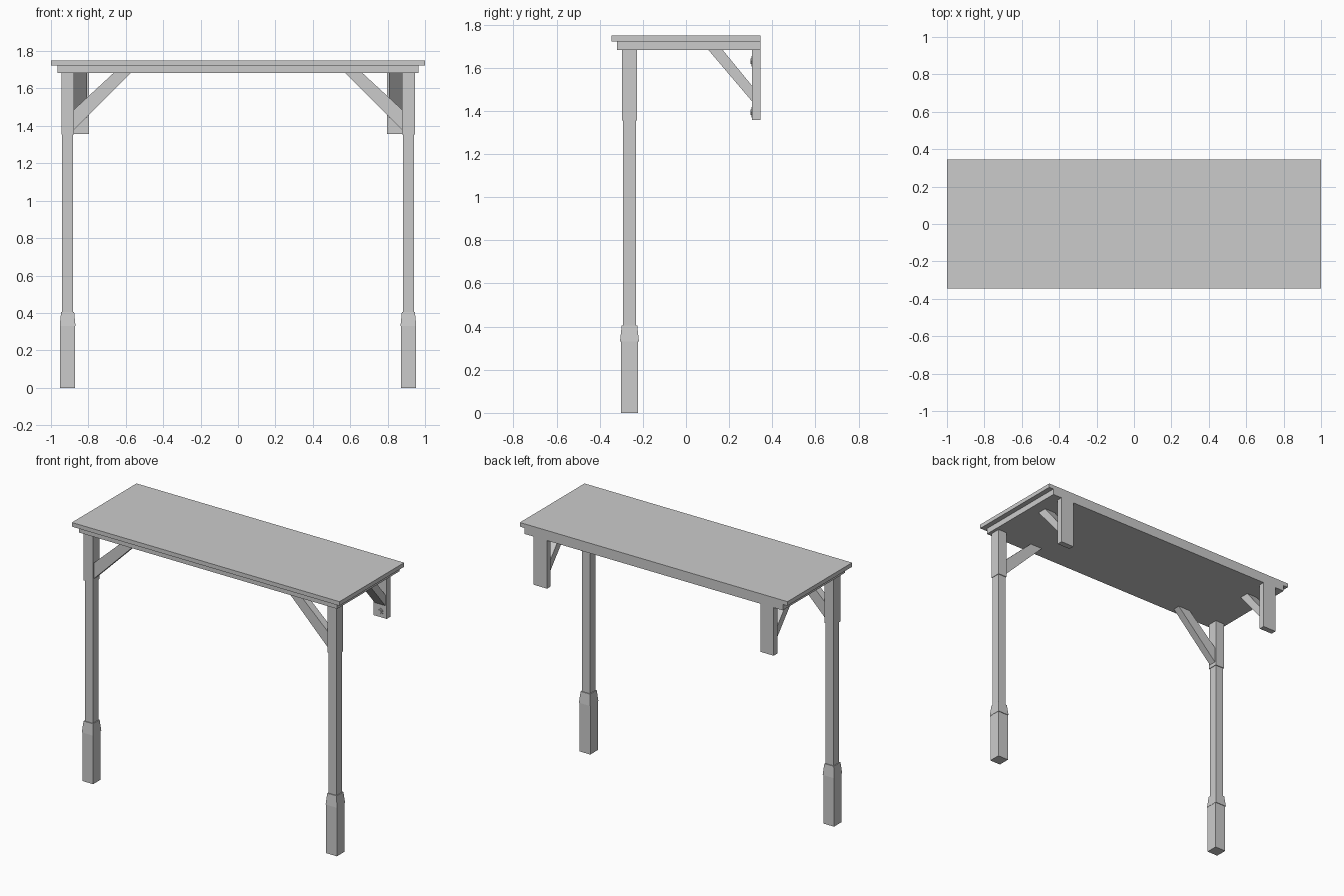
import bpy, bmesh, math

cube = bpy.data.objects.get("Cube")
if cube:
    bpy.data.objects.remove(cube, do_unlink=True)

# Single plain grey
grey = bpy.data.materials.new("plain grey")
grey.use_nodes = True
color = (0.6, 0.6, 0.6, 1)
grey.diffuse_color = color
grey.node_tree.nodes["Principled BSDF"].inputs["Base Color"].default_value = color


def finish(name, bm):
    bmesh.ops.recalc_face_normals(bm, faces=bm.faces)
    mesh = bpy.data.meshes.new(name)
    bm.to_mesh(mesh)
    bm.free()
    mesh.materials.append(grey)
    obj = bpy.data.objects.new(name, mesh)
    bpy.context.collection.objects.link(obj)
    return obj


def prism(name, low, high):
    """Join two matching outlines into a closed solid."""
    bm = bmesh.new()
    a = [bm.verts.new(p) for p in low]
    b = [bm.verts.new(p) for p in high]
    bm.faces.new(a)
    bm.faces.new(b)
    for i in range(len(a)):
        j = (i + 1) % len(a)
        bm.faces.new((a[i], a[j], b[j], b[i]))
    return finish(name, bm)


def ring(x, y, z, hx, hy):
    return [(x + sx * hx, y + sy * hy, z)
            for sx, sy in ((-1, -1), (1, -1), (1, 1), (-1, 1))]


def box(name, x0, x1, y0, y1, z0, z1):
    x, y, hx, hy = (x0 + x1) / 2, (y0 + y1) / 2, (x1 - x0) / 2, (y1 - y0) / 2
    return prism(name, ring(x, y, z0, hx, hy), ring(x, y, z1, hx, hy))


def disc(name, x, y0, y1, z, radius, sides):
    def outline(y):
        return [(x + radius * math.cos(math.tau * i / sides), y,
                 z + radius * math.sin(math.tau * i / sides)) for i in range(sides)]
    return prism(name, outline(y0), outline(y1))


BACK, UNDER, TOP = 0.345, 1.682, 1.75
POST_X, POST_Y = 0.911, -0.262
WALL_X, WALL_Y = 0.847, 0.306

# Roof slab and the frame under it, flush at the back
box("roof_slab", -1, 1, -BACK, BACK, 1.722, TOP)
box("roof_frame", -0.965, 0.965, -0.32, BACK, UNDER, 1.722)

for side, s in (("left", 1), ("right", -1)):
    px, wx = s * POST_X, s * WALL_X

    # Front post: base, tapered collar, shaft and head block
    for part, z0, z1, low, high in (
            ("base", 0, 0.33, (0.04, 0.04), (0.04, 0.04)),
            ("collar", 0.33, 0.405, (0.042, 0.044), (0.035, 0.036)),
            ("shaft", 0.405, 1.355, (0.03, 0.03), (0.03, 0.03)),
            ("head", 1.355, UNDER, (0.034, 0.035), (0.034, 0.035))):
        prism(f"{side}_post_{part}", ring(px, POST_Y, z0, *low),
              ring(px, POST_Y, z1, *high))

    # Diagonal brace from post head to frame
    outline = [(0.877, 1.38), (0.575, UNDER), (0.666, UNDER), (0.877, 1.487)]
    prism(f"{side}_post_brace",
          [(s * x, POST_Y - 0.025, z) for x, z in outline],
          [(s * x, POST_Y + 0.025, z) for x, z in outline])

    # Wall plate and its brace
    box(f"{side}_wall_plate", wx - 0.05, wx + 0.05, WALL_Y, BACK, 1.357, UNDER)
    outline = [(WALL_Y, 1.444), (0.104, UNDER), (0.17, UNDER), (WALL_Y, 1.516)]
    prism(f"{side}_wall_brace",
          [(wx - 0.04, y, z) for y, z in outline],
          [(wx + 0.04, y, z) for y, z in outline])

    # Washers and bolt heads on the wall plate
    for level, z in (("lower", 1.394), ("upper", 1.63)):
        disc(f"{side}_{level}_washer", wx, WALL_Y - 0.003, WALL_Y, z, 0.024, 12)
        disc(f"{side}_{level}_bolt", wx, WALL_Y - 0.008, WALL_Y - 0.003, z, 0.015, 6)
